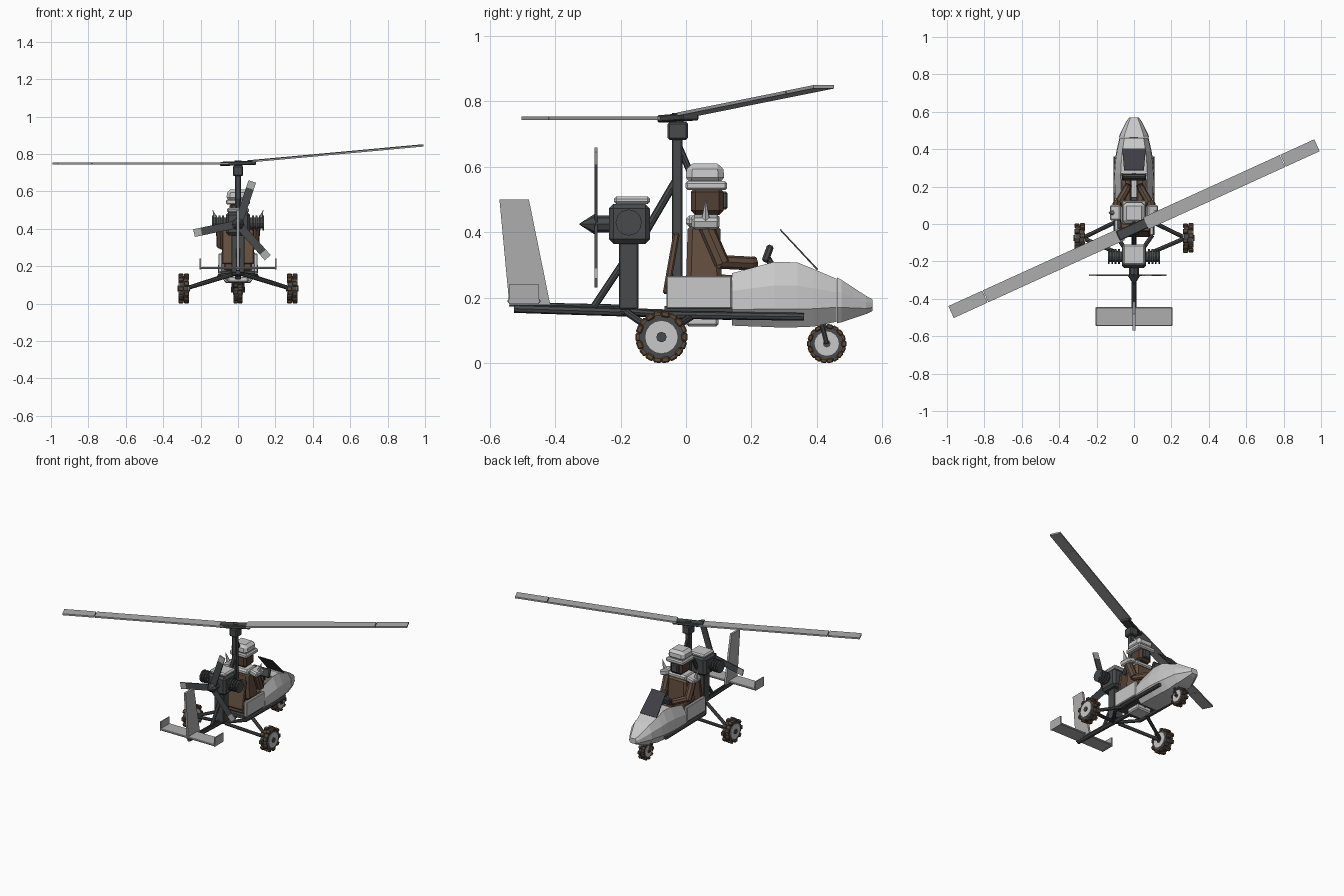
import bpy, bmesh, math
from mathutils import Vector, Matrix, Euler

cube = bpy.data.objects.get("Cube")
if cube:
    bpy.data.objects.remove(cube)


def material(name, rgb):
    m = bpy.data.materials.new(name)
    m.use_nodes = True
    m.diffuse_color = (*rgb, 1)
    m.node_tree.nodes["Principled BSDF"].inputs["Base Color"].default_value = (*rgb, 1)
    return m


LIGHT = material("light grey paint", (.58, .58, .58))
BLADE = material("blade grey", (.42, .42, .42))
DARK = material("dark metal", (.065, .067, .07))
BROWN = material("brown leather", (.13, .08, .052))
SKIN = material("dark skin", (.085, .05, .035))
RUST = material("rusty tread", (.12, .07, .04))
GLASS = material("dark glass", (.05, .05, .06))


def finish(name, bm, mat):
    bmesh.ops.recalc_face_normals(bm, faces=bm.faces)
    me = bpy.data.meshes.new(name)
    bm.to_mesh(me)
    bm.free()
    me.materials.append(mat)
    ob = bpy.data.objects.new(name, me)
    bpy.context.collection.objects.link(ob)
    return ob


def box(name, c, size, mat, rot=(0, 0, 0), bevel=0.0, taper=1.0):
    bm = bmesh.new()
    bmesh.ops.create_cube(bm, size=1)
    for v in bm.verts:
        k = taper if v.co.z > 0 else 1
        v.co = Vector((v.co.x * size[0] * k, v.co.y * size[1] * k, v.co.z * size[2]))
    if bevel:
        bmesh.ops.bevel(bm, geom=bm.edges[:], offset=bevel, segments=1, affect='EDGES')
    r = Euler([math.radians(a) for a in rot]).to_matrix().to_4x4()
    bm.transform(Matrix.Translation(c) @ r)
    return finish(name, bm, mat)


def tube(name, p, q, r, mat, r2=None, sides=8):
    p, q = Vector(p), Vector(q)
    bm = bmesh.new()
    bmesh.ops.create_cone(bm, cap_ends=True, segments=sides, radius1=r,
                          radius2=r if r2 is None else r2, depth=(q - p).length)
    turn = (q - p).to_track_quat('Z', 'Y').to_matrix().to_4x4()
    bm.transform(Matrix.Translation((p + q) / 2) @ turn)
    return finish(name, bm, mat)


def plate(name, outline, thick, mat):
    """Flat side outline in (y, z), extruded across x."""
    bm = bmesh.new()
    a = [bm.verts.new((-thick / 2, y, z)) for y, z in outline]
    b = [bm.verts.new((thick / 2, y, z)) for y, z in outline]
    bm.faces.new(a)
    bm.faces.new(b)
    for i in range(len(a)):
        j = (i + 1) % len(a)
        bm.faces.new((a[i], a[j], b[j], b[i]))
    return finish(name, bm, mat)


def hull(name, stations, mat, open_top=0):
    """Eight-sided loft through (y, bottom, waist, top, half width)."""
    bm = bmesh.new()
    rings = []
    for y, lo, mid, hi, w in stations:
        half = [(w * .6, lo), (w, mid - (mid - lo) * .3), (w * .96, mid + (hi - mid) * .4), (w * .66, hi)]
        pts = half + [(-x, z) for x, z in reversed(half)]
        rings.append([bm.verts.new((x, y, z)) for x, z in pts])
    for n, (a, b) in enumerate(zip(rings, rings[1:])):
        for i in range(8):
            if not (i == 3 and n < open_top):
                j = (i + 1) % 8
                bm.faces.new((a[i], a[j], b[j], b[i]))
    if not open_top:
        bm.faces.new(rings[0])
    bm.faces.new(rings[-1])
    return finish(name, bm, mat)


def wheel(name, c, r, w):
    c, ax = Vector(c), Vector((1, 0, 0))
    tube(name + "_tyre", c - ax * w * .42, c + ax * w * .42, r * .85, DARK, sides=20)
    tube(name + "_rim", c - ax * w * .5, c + ax * w * .5, r * .62, LIGHT, sides=16)
    tube(name + "_axle_cap", c - ax * w * .6, c + ax * w * .6, r * .2, DARK)
    for side in (-1, 1):
        for i in range(9):
            a = math.tau * (i + side * .25) / 9
            pos = c + Vector((side * w * .27, math.sin(a) * r * .88, math.cos(a) * r * .88))
            box(name + "_tread_block", pos, (w * .5, r * .32, r * .23), RUST,
                (-math.degrees(a), 0, 0), r * .05)


# Fuselage tub, nose and side panels
body = hull("fuselage", [(.14, .115, .185, .275, .105), (.27, .11, .19, .31, .108),
                         (.34, .11, .19, .308, .102), (.39, .112, .19, .288, .094),
                         (.46, .127, .19, .258, .078)], LIGHT, open_top=1)
solid = body.modifiers.new("wall", 'SOLIDIFY')
solid.thickness = .008
hull("nose_cone", [(.462, .122, .19, .262, .08), (.475, .125, .19, .255, .078),
                   (.55, .15, .175, .206, .04), (.57, .16, .175, .195, .025)], LIGHT)
box("cockpit_floor", (0, .04, .165), (.18, .21, .02), DARK)
box("belly_tray", (0, .05, .13), (.11, .1, .035), LIGHT, bevel=.008)
box("windscreen", (0, .345, .347), (.125, .005, .168), GLASS, (43, 0, 0), taper=.85)
box("instrument_panel", (0, .25, .335), (.13, .022, .055), DARK, (-20, 0, 0), .006)
tube("panel_post", (0, .25, .32), (0, .28, .27), .01, DARK)
for s in (-1, 1):
    box("side_panel", (s * .095, .04, .217), (.02, .2, .1), LIGHT, bevel=.004)
    tube("side_rail", (s * .098, -.06, .148), (s * .098, .36, .142), .012, DARK)
    tube("rail_brace", (s * .098, -.06, .148), (0, -.2, .16), .011, DARK)

# Keel, mast and braces
tube("keel", (0, -.525, .167), (0, .14, .145), .013, DARK)
tube("tail_rail", (0, -.54, .18), (0, -.17, .172), .007, DARK)
box("mast", (0, -.027, .41), (.032, .032, .56), DARK, bevel=.004)
box("mast_head", (0, -.025, .71), (.056, .062, .055), DARK, bevel=.006)
tube("rotor_shaft", (0, -.025, .73), (0, -.025, .765), .018, DARK)
tube("front_head_brace", (0, .01, .59), (0, -.02, .66), .01, DARK)
tube("upper_brace", (0, -.13, .39), (0, -.03, .56), .012, DARK)
tube("lower_brace", (0, -.28, .175), (0, -.19, .31), .011, DARK)

# Rotor: one level blade, one raised blade
spin = math.radians(24.5)
for name, s, rise in (("level_blade", -1, 0), ("raised_blade", 1, .09)):
    across = Vector((-math.sin(spin), math.cos(spin), 0))
    out = Vector((math.cos(spin) * s, math.sin(spin) * s, 0))
    root = Vector((0, -.025, .749 if s < 0 else .755))
    for part, d0, d1 in (("", .07, .872), ("_tip", .876, 1.075)):
        bm = bmesh.new()
        bmesh.ops.create_cube(bm, size=1)
        for v in bm.verts:
            d = d1 if v.co.x > 0 else d0
            lift = rise * d / 1.08
            v.co = root + out * d + across * v.co.y * .07 + Vector((0, 0, lift + v.co.z * .01))
        finish(name + part, bm, BLADE)
box("rotor_hub", (0, -.025, .75), (.19, .055, .022), DARK, (0, -2, 24.5), .004)

# Engine, cylinders and propeller
box("engine_pillar", (0, -.175, .27), (.07, .06, .21), DARK, bevel=.004)
box("engine_block", (0, -.173, .426), (.13, .125, .122), DARK, bevel=.014)
box("engine_cover", (0, -.165, .498), (.12, .11, .024), LIGHT, bevel=.008)
for s in (-1, 1):
    tube("cylinder", (s * .06, -.175, .43), (s * .14, -.175, .43), .029, DARK, sides=12)
    for i in range(4):
        x = s * (.076 + i * .018)
        tube("cooling_fin", (x, -.175, .43), (x + s * .009, -.175, .43), .04, DARK, sides=12)
tube("propeller_shaft", (0, -.23, .425), (0, -.28, .425), .026, DARK)
tube("spinner", (0, -.275, .425), (0, -.325, .425), .034, DARK, r2=.002)
for angle in (71.5, 191.5, 311.5):
    a = math.radians(angle)
    for name, mid, length, mat in (("propeller_blade", .105, .19, DARK), ("propeller_tip", .22, .04, BLADE)):
        box(name, (math.cos(a) * mid, -.275, .425 + math.sin(a) * mid),
            (length, .008, .042), mat, (0, -angle, 0))

# Tail surfaces
plate("tail_fin", [(-.57, .5), (-.48, .5), (-.415, .18), (-.54, .18)], .014, BLADE)
box("tailplane", (0, -.495, .19), (.41, .1, .012), BLADE, bevel=.003)
for s in (-1, 1):
    box("tailplane_end", (s * .202, -.495, .211), (.007, .092, .06), BLADE)

# Seat and pilot
box("seat_back", (0, -.045, .305), (.17, .02, .19), BROWN, (-10, 0, 0), .005)
box("seat_base", (0, .04, .205), (.15, .17, .06), BROWN, bevel=.008)
box("torso", (0, .055, .335), (.15, .11, .18), BROWN, bevel=.015, taper=.9)
box("collar", (0, .05, .434), (.14, .1, .034), LIGHT, bevel=.01)
tube("neck", (0, .06, .44), (0, .06, .48), .025, SKIN)
box("head", (0, .065, .495), (.09, .1, .085), SKIN, bevel=.014)
box("face_mask", (0, .115, .497), (.05, .025, .055), DARK, bevel=.006)
box("helmet_crown", (0, .058, .58), (.125, .12, .062), LIGHT, bevel=.018, taper=.92)
box("helmet_brim", (0, .062, .543), (.13, .128, .028), LIGHT, bevel=.007)
for s in (-1, 1):
    box("shoulder_pad", (s * .098, .06, .432), (.06, .085, .035), LIGHT, (0, s * 15, 0), .008)
    tube("shoulder_spike", (s * .115, .06, .44), (s * .135, .06, .5), .014, LIGHT, r2=.001, sides=6)
    tube("upper_arm", (s * .095, .06, .42), (s * .09, .11, .305), .024, BROWN)
    tube("forearm", (s * .09, .1, .31), (s * .035, .195, .305), .021, BROWN)
    tube("hand", (s * .038, .19, .305), (s * .028, .212, .308), .019, SKIN)
    tube("thigh", (s * .045, .06, .24), (s * .045, .25, .235), .032, BROWN)

# Undercarriage
for s in (-1, 1):
    wheel("main_wheel", (s * .29, -.075, .08), .08, .055)
    hubpoint = (s * .275, -.075, .082)
    tube("front_leg", (s * .08, .02, .145), hubpoint, .011, DARK)
    tube("rear_leg", (s * .03, -.18, .155), hubpoint, .011, DARK)
wheel("nose_wheel", (0, .43, .06), .06, .045)
for s in (-1, 1):
    tube("nose_fork", (s * .032, .43, .06), (s * .025, .41, .14), .007, DARK)
